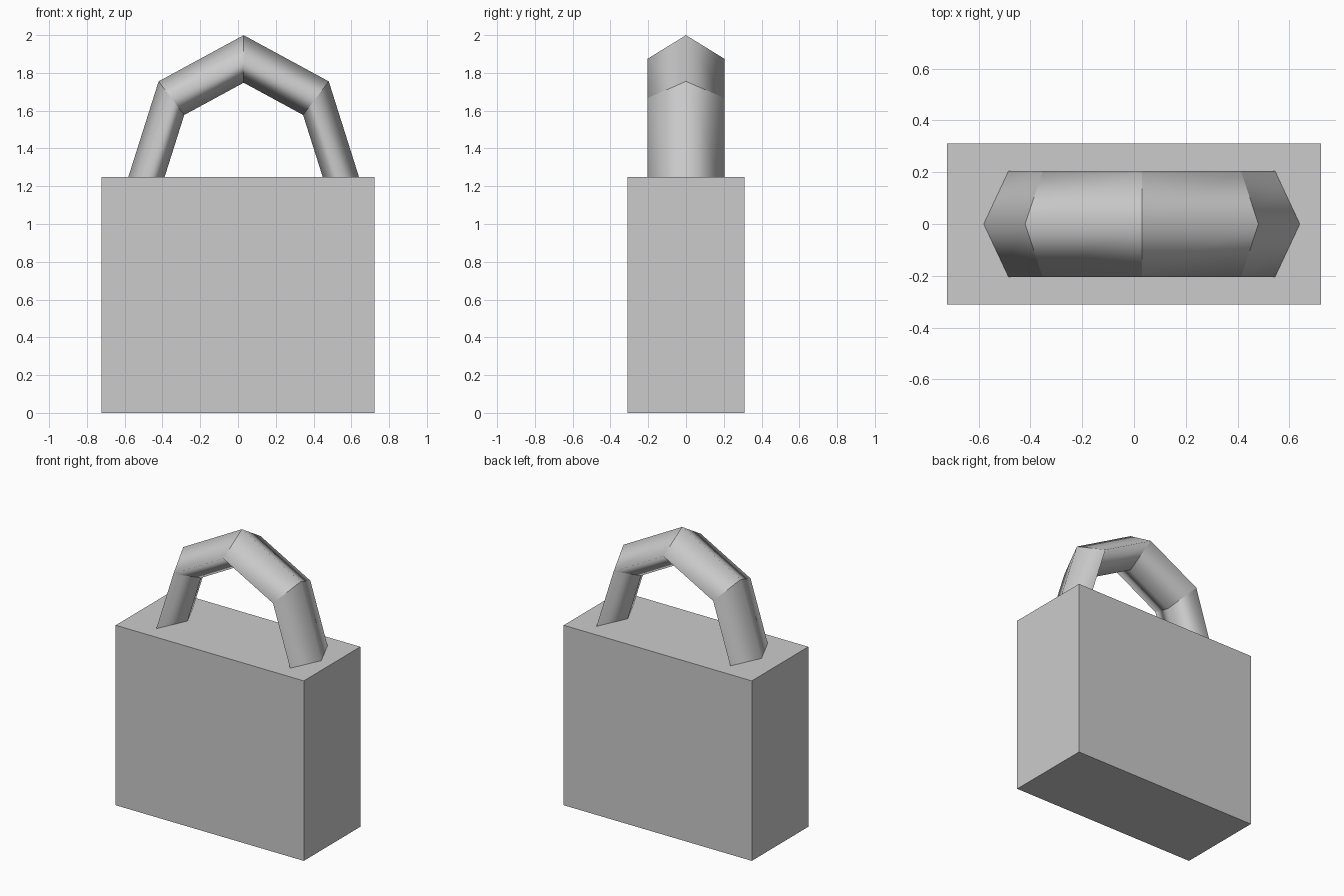
import bpy
from math import pi

if "Cube" in bpy.data.objects:
    bpy.data.objects.remove(bpy.data.objects["Cube"])

# Rectangular lock body
bpy.ops.mesh.primitive_cube_add(size=1, location=(0, 0, 0.625))
body = bpy.context.object
body.name = "lock_body"
body.scale = (1.445, 0.62, 1.25)

# Shackle: eight-segment ring with a diamond section, lower half sunk in the body
bpy.ops.mesh.primitive_torus_add(
    major_segments=8, minor_segments=4, major_radius=0.541, minor_radius=0.096,
    location=(0.03, 0, 1.165), rotation=(pi / 2, 0, 0))
shackle = bpy.context.object
shackle.name = "shackle"
shackle.scale = (1, 1.31, 0.205 / 0.096)

for ob in (body, shackle):
    bpy.ops.object.select_all(action='DESELECT')
    ob.select_set(True)
    bpy.context.view_layer.objects.active = ob
    bpy.ops.object.transform_apply(location=False, rotation=True, scale=True)

# Smooth around each bar, crisp at the joints between bars
mesh = shackle.data
for poly in mesh.polygons:
    poly.use_smooth = True
for edge in mesh.edges:
    a, b = edge.vertices
    edge.use_edge_sharp = a // 4 == b // 4
